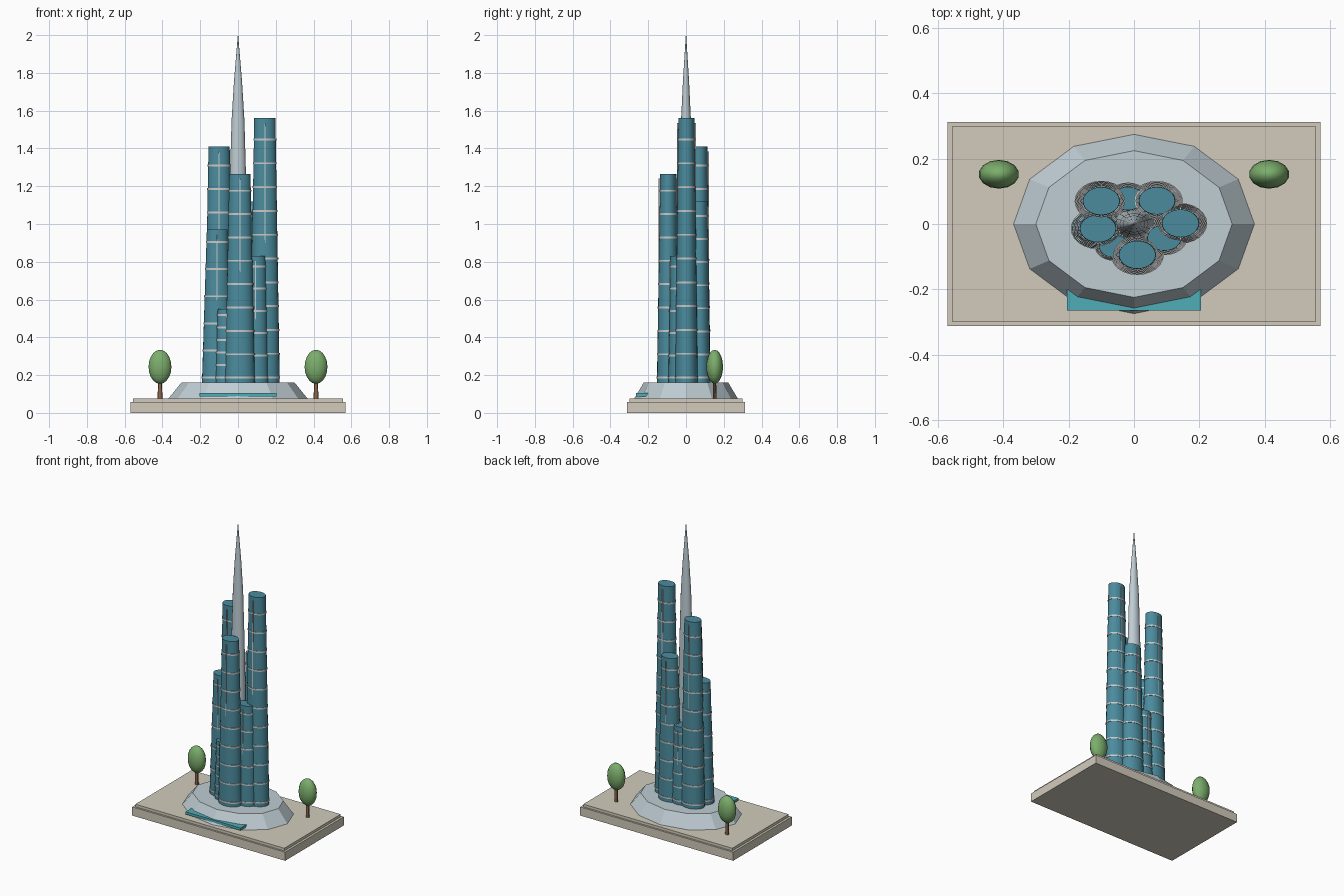
import bpy, bmesh, math

if "Cube" in bpy.data.objects:
    bpy.data.objects.remove(bpy.data.objects["Cube"])


def material(name, rgb):
    m = bpy.data.materials.new(name)
    m.diffuse_color = (*rgb, 1)
    m.use_nodes = True
    m.node_tree.nodes["Principled BSDF"].inputs["Base Color"].default_value = m.diffuse_color
    return m


STONE = material("stone", (0.64, 0.60, 0.50))
PALE = material("pale_metal", (0.52, 0.61, 0.65))
GLASS = material("blue_glass", (0.07, 0.26, 0.34))
TRIM = material("trim", (0.72, 0.75, 0.74))
TEAL = material("canopy_teal", (0.08, 0.42, 0.48))
LEAF = material("leaf", (0.20, 0.42, 0.15))
BARK = material("bark", (0.25, 0.13, 0.07))


def finish(bm, name, mat, smooth=False):
    bmesh.ops.recalc_face_normals(bm, faces=bm.faces)
    me = bpy.data.meshes.new(name)
    bm.to_mesh(me)
    bm.free()
    ob = bpy.data.objects.new(name, me)
    bpy.context.collection.objects.link(ob)
    me.materials.append(mat)
    if smooth:
        bpy.ops.object.select_all(action='DESELECT')
        ob.select_set(True)
        bpy.context.view_layer.objects.active = ob
        bpy.ops.object.shade_smooth_by_angle(angle=math.radians(35))
    return ob


def add_box(bm, x0, x1, y0, y1, z0, z1):
    vs = bmesh.ops.create_cube(bm, size=1)["verts"]
    for v in vs:
        v.co.x = x1 if v.co.x > 0 else x0
        v.co.y = y1 if v.co.y > 0 else y0
        v.co.z = z1 if v.co.z > 0 else z0


def add_stack(bm, cx, cy, profile, sides):
    """Capped stack of elliptical sections: (rx, ry, z)."""
    rings = [[bm.verts.new((cx + rx * math.cos(math.tau * i / sides),
                            cy + ry * math.sin(math.tau * i / sides), z))
              for i in range(sides)] for rx, ry, z in profile]
    for a, b in zip(rings, rings[1:]):
        for i in range(sides):
            j = (i + 1) % sides
            bm.faces.new((a[i], a[j], b[j], b[i]))
    bm.faces.new(rings[0][::-1])
    bm.faces.new(rings[-1])


def box(name, mat, *dims):
    bm = bmesh.new()
    add_box(bm, *dims)
    return finish(bm, name, mat)


def stack(name, mat, cx, cy, profile, sides, smooth=True):
    bm = bmesh.new()
    add_stack(bm, cx, cy, profile, sides)
    return finish(bm, name, mat, smooth)


# Plaza, podium and entrance canopy
box("plaza_base", STONE, -0.57, 0.57, -0.312, 0.312, 0, 0.058)
box("plaza_top", STONE, -0.555, 0.555, -0.30, 0.30, 0.058, 0.076)
stack("podium", PALE, 0, 0, [(0.368, 0.274, 0.076), (0.30, 0.224, 0.16)], 12, False)
box("entrance_canopy", TEAL, -0.205, 0.205, -0.265, -0.20, 0.088, 0.105)

# Central spire
stack("spire", PALE, 0, 0, [(0.064, 0.046, 0.155), (0.044, 0.033, 1.2), (0.034, 0.026, 1.55),
                            (0.021, 0.016, 1.76), (0.001, 0.001, 2.0)], 16)

# Ring of tapered towers: x, y, top height, bottom rx, top rx
Z0 = 0.155
TOWERS = [(0.142, 0.002, 1.56, 0.079, 0.056), (0.07, 0.071, 1.12, 0.077, 0.055),
          (-0.018, 0.078, 0.68, 0.062, 0.047), (-0.10, 0.07, 1.41, 0.079, 0.056),
          (-0.11, -0.014, 0.97, 0.081, 0.055), (-0.062, -0.068, 0.55, 0.056, 0.045),
          (0.01, -0.094, 1.265, 0.079, 0.056), (0.093, -0.042, 0.83, 0.068, 0.052)]
SQ = 0.76
for n, (x, y, top, r0, r1) in enumerate(TOWERS, 1):
    stack(f"tower_{n}", GLASS, x, y, [(r0, r0 * SQ, Z0), (r1, r1 * SQ, top)], 24)
    # Floor bands
    bm = bmesh.new()
    count = max(6, round((top - Z0) / 0.128))
    last = top - 0.08 * (top - Z0)
    for k in range(count):
        z = 0.187 + (last - 0.187) * k / (count - 1)
        r = r0 + (r1 - r0) * (z - Z0) / (top - Z0) + 0.003
        add_stack(bm, x, y, [(r, r * SQ, z - 0.005), (r, r * SQ, z + 0.005)], 24)
    finish(bm, f"floor_bands_{n}", TRIM, True)
    # Upright fins front and back, sinking into the taper lower down
    bm = bmesh.new()
    ym = (r0 * 0.4 + r1 * 0.6) * SQ
    for s in (-1, 1):
        yc = y + s * (ym - 0.003)
        add_box(bm, x - 0.0025, x + 0.0025, yc - 0.004, yc + 0.004, Z0 + 0.05, top - 0.025)
    finish(bm, f"upright_fins_{n}", TRIM)

# Trees
for side, s in (("left", -1), ("right", 1)):
    x = s * 0.413
    stack(f"{side}_tree_trunk", BARK, x, 0.152, [(0.013, 0.010, 0.07), (0.010, 0.008, 0.18)], 10)
    bm = bmesh.new()
    bmesh.ops.create_uvsphere(bm, u_segments=14, v_segments=10, radius=1)
    for v in bm.verts:
        v.co = (x + v.co.x * 0.062, 0.152 + v.co.y * 0.044, 0.244 + v.co.z * 0.09)
    finish(bm, f"{side}_tree_crown", LEAF, True)
